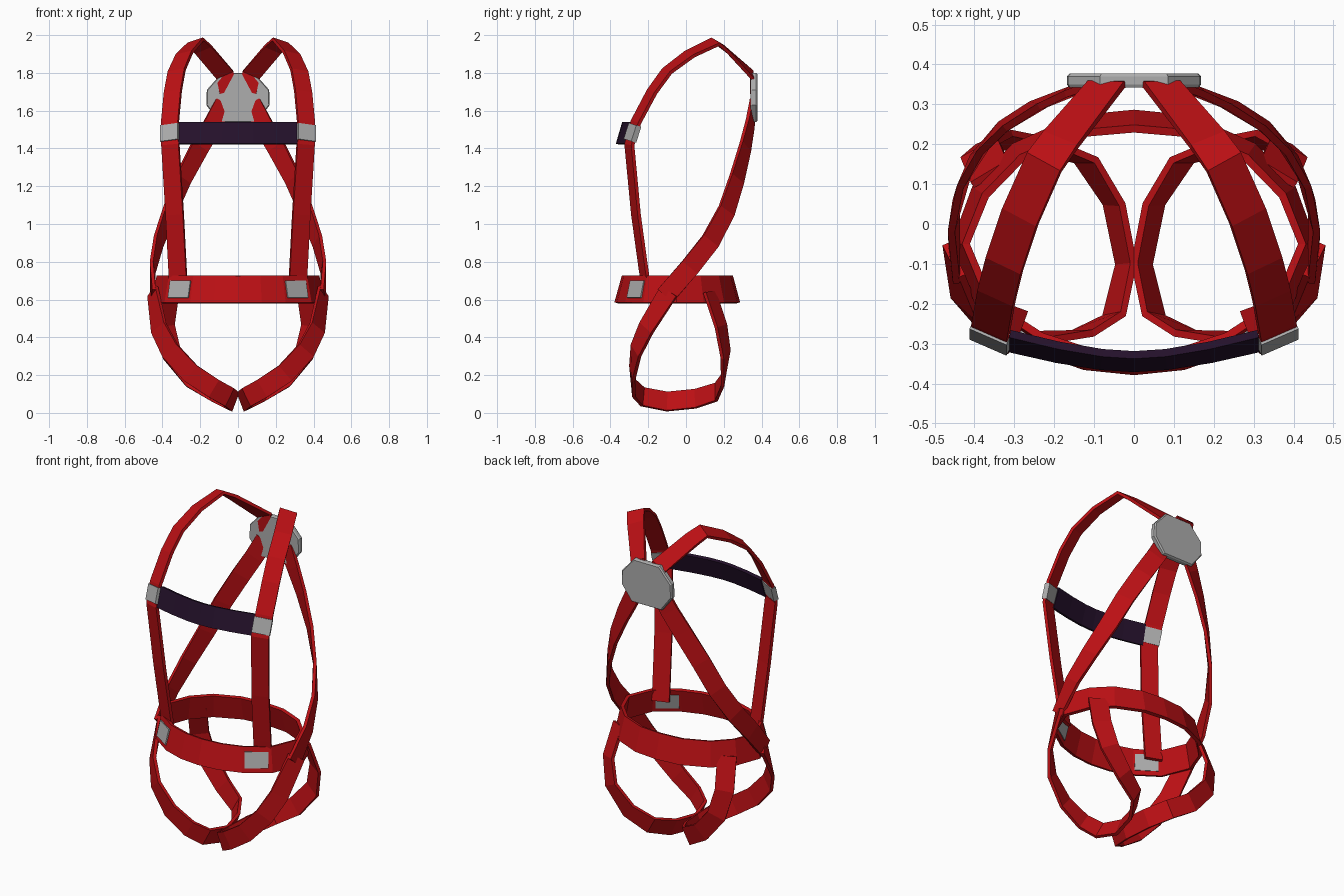
import bpy, bmesh, math
from mathutils import Vector

cube = bpy.data.objects.get("Cube")
if cube:
    bpy.data.objects.remove(cube)


def material(name, rgb):
    m = bpy.data.materials.new(name)
    m.use_nodes = True
    m.diffuse_color = (*rgb, 1)
    m.node_tree.nodes["Principled BSDF"].inputs["Base Color"].default_value = (*rgb, 1)
    return m


RED = material("red webbing", (0.5, 0.005, 0.007))
GREY = material("grey metal", (0.42, 0.42, 0.42))
PURPLE = material("dark purple webbing", (0.018, 0.0055, 0.024))


def finish(name, bm, mat):
    bmesh.ops.recalc_face_normals(bm, faces=bm.faces)
    me = bpy.data.meshes.new(name)
    bm.to_mesh(me)
    bm.free()
    me.materials.append(mat)
    ob = bpy.data.objects.new(name, me)
    bpy.context.collection.objects.link(ob)
    return ob


def ribbon(name, pts, centre, scale, half, mat, thick=0.018, closed=False, side=1):
    """Flat strap along pts, its face turned away from a scaled centre."""
    pts = [Vector(p) for p in pts]
    n = len(pts)
    bm = bmesh.new()
    rings = []
    for i, p in enumerate(pts):
        before = pts[i - 1] if closed or i > 0 else p
        after = pts[(i + 1) % n] if closed or i < n - 1 else p
        t = ((p - before).normalized() + (after - p).normalized()).normalized()
        out = Vector([(a - c) * s for a, c, s in zip(p, centre, scale)])
        out = (out - t * out.dot(t)).normalized()
        across = t.cross(out) * half
        out *= thick / 2
        ring = [p + across + out, p - across + out, p - across - out, p + across - out]
        rings.append([bm.verts.new((v.x * side, v.y, v.z)) for v in ring])
    for i in range(n if closed else n - 1):
        a, b = rings[i], rings[(i + 1) % n]
        for j in range(4):
            k = (j + 1) % 4
            bm.faces.new((a[j], a[k], b[k], b[j]))
    if not closed:
        bm.faces.new(rings[0])
        bm.faces.new(rings[-1])
    return finish(name, bm, mat)


def symmetric(half_path):
    """Extend a path that starts on the centre line to the other side."""
    return [(-x, y, z) for x, y, z in reversed(half_path) if x > 0] + half_path


# Paths on the model's left side
shoulder = [(0.315, -0.21, 0.66), (0.32, -0.225, 0.76), (0.335, -0.265, 1.05),
            (0.358, -0.30, 1.42), (0.36, -0.265, 1.54), (0.345, -0.18, 1.70),
            (0.325, -0.10, 1.81), (0.285, 0.02, 1.90), (0.225, 0.155, 1.965),
            (0.185, 0.21, 1.925), (0.07, 0.35, 1.79), (0.05, 0.355, 1.70)]
dorsal = [(0.07, 0.355, 1.64), (0.13, 0.34, 1.53), (0.20, 0.315, 1.41),
          (0.29, 0.27, 1.24), (0.36, 0.215, 1.07), (0.42, 0.13, 0.91),
          (0.452, 0.02, 0.77), (0.45, -0.11, 0.62)]
leg = [(0.452, -0.09, 0.645), (0.42, -0.21, 0.45), (0.36, -0.265, 0.33),
       (0.25, -0.285, 0.21), (0.13, -0.275, 0.13), (0.05, -0.23, 0.085),
       (0.02, -0.10, 0.06), (0.05, 0.05, 0.075), (0.12, 0.16, 0.11),
       (0.24, 0.20, 0.18), (0.35, 0.21, 0.31), (0.385, 0.185, 0.46),
       (0.36, 0.125, 0.64)]
waist = [(0, -0.35), (0.12, -0.338), (0.24, -0.298), (0.37, -0.21), (0.435, -0.05),
         (0.385, 0.08), (0.29, 0.18), (0.14, 0.245), (0, 0.258)]
chest = [(0, -0.345), (0.08, -0.34), (0.19, -0.322), (0.315, -0.293)]

SHOULDER_AIM = ((0, 0.2, 1.7), (0.5, 1, 1))
WAIST_AIM = ((0, -0.05, 0.57), (1, 1, 1))

for label, side in (("left", 1), ("right", -1)):
    ribbon(label + "_shoulder_strap", shoulder, *SHOULDER_AIM, 0.049, RED, side=side)
    ribbon(label + "_back_strap", dorsal, (0, -0.05, 1), (1, 1, 0), 0.052, RED, side=side)
    ribbon(label + "_leg_loop", leg, (0.25, -0.05, 0.35), (1, 1, 0.3), 0.053, RED, side=side)
    # Metal buckles sitting on the straps
    ribbon(label + "_chest_buckle", [(0.36, -0.297, 1.44), (0.36, -0.27, 1.525)],
           *SHOULDER_AIM, 0.051, GREY, 0.03, side=side)
    ribbon(label + "_waist_buckle", [(0.25, -0.293, 0.652), (0.358, -0.22, 0.652)],
           *WAIST_AIM, 0.046, GREY, 0.032, side=side)

# Waist belt, a closed band flaring downward
loop = [(x, y, 0.653) for x, y in waist]
loop += [(-x, y, z) for x, y, z in reversed(loop[1:-1])]
ribbon("waist_belt", loop, *WAIST_AIM, 0.073, RED, 0.02, closed=True)

# Chest band leaning back at the top
ribbon("chest_band", symmetric([(x, y, 1.48) for x, y in chest]),
       (0, 0, 1.38), (0.4, 1, 1), 0.06, PURPLE, 0.02)

# Eight-sided back plate with a bevelled rear edge
outline = [(0.085, 1.8), (0.165, 1.71), (0.168, 1.63), (0.1, 1.54)]
outline += [(-x, z) for x, z in reversed(outline)]
bm = bmesh.new()
layers = []
for y, s in ((0.342, 0.97), (0.35, 1), (0.37, 1), (0.378, 0.96)):
    layers.append([bm.verts.new((x * s, y, 1.67 + (z - 1.67) * s)) for x, z in outline])
for a, b in zip(layers, layers[1:]):
    for j in range(len(a)):
        k = (j + 1) % len(a)
        bm.faces.new((a[j], a[k], b[k], b[j]))
bm.faces.new(layers[0])
bm.faces.new(layers[-1])
finish("back_plate", bm, GREY)
